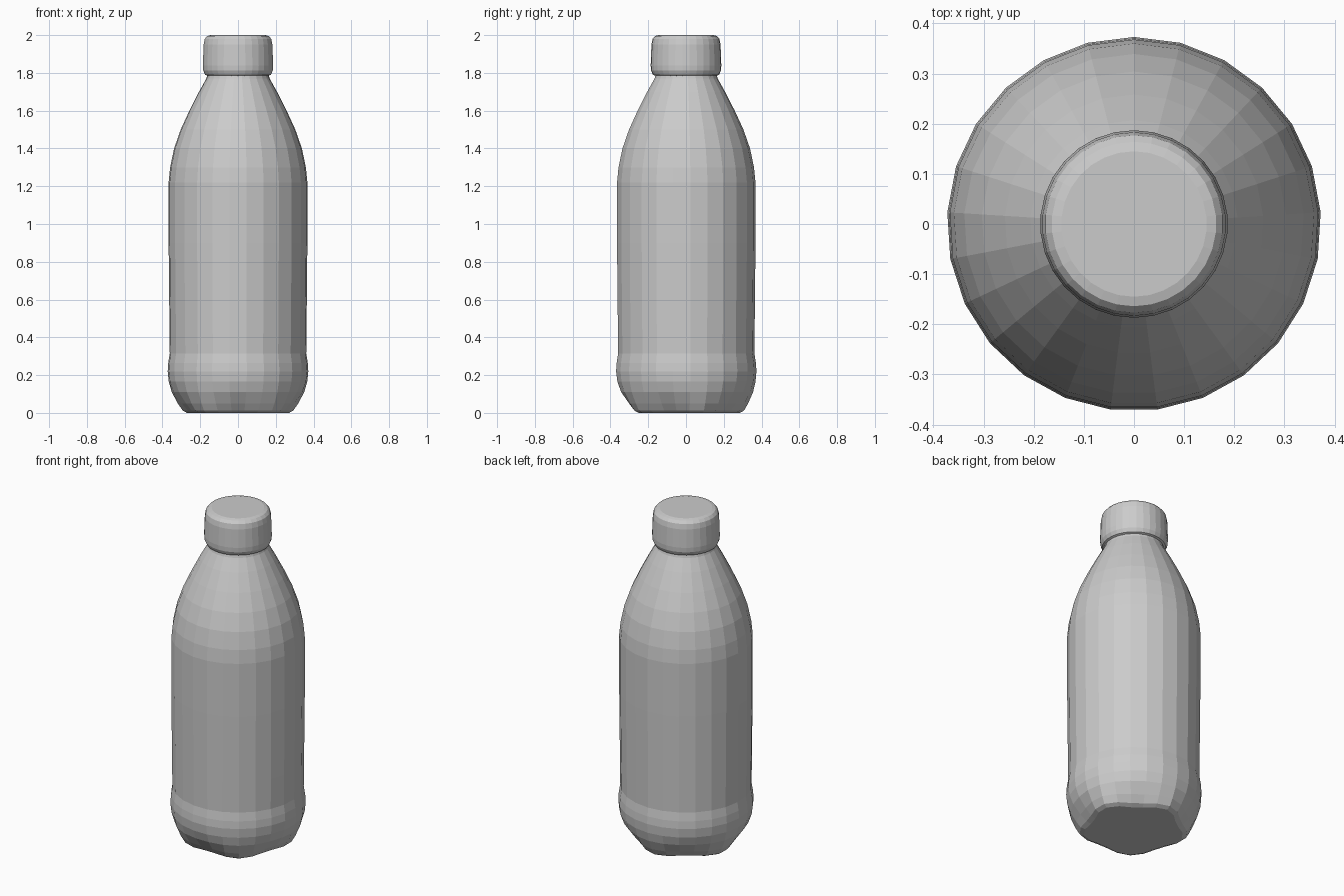
import bpy
import bmesh
from math import sin, cos, pi

if "Cube" in bpy.data.objects:
    bpy.data.objects.remove(bpy.data.objects["Cube"])


def lathe(name, profile, sides):
    """Spin (radius, z, five-lobe amount) rows around z and close both ends."""
    bm = bmesh.new()
    rings = []
    for radius, z, lobe in profile:
        ring = []
        for i in range(sides):
            t = 2 * pi * i / sides
            r = radius + lobe * cos(5 * t)
            # angle is measured from +y so one base corner points backwards
            ring.append(bm.verts.new((-r * sin(t), r * cos(t), z)))
        rings.append(ring)
    for low, high in zip(rings, rings[1:]):
        for i in range(sides):
            j = (i + 1) % sides
            bm.faces.new((low[i], low[j], high[j], high[i]))
    bm.faces.new(rings[0][::-1])
    bm.faces.new(rings[-1])
    bmesh.ops.recalc_face_normals(bm, faces=bm.faces)
    mesh = bpy.data.meshes.new(name)
    bm.to_mesh(mesh)
    bm.free()
    obj = bpy.data.objects.new(name, mesh)
    bpy.context.collection.objects.link(obj)
    return obj


# Bottle: slightly pentagonal foot, base bulge, straight wall, curved shoulder
lathe("bottle_body", [
    (0.262, 0.000, 0.022),
    (0.287, 0.012, 0.020),
    (0.315, 0.050, 0.014),
    (0.350, 0.110, 0.005),
    (0.367, 0.165, 0.001),
    (0.373, 0.220, 0),
    (0.370, 0.265, 0),
    (0.362, 0.315, 0),
    (0.364, 0.500, 0),
    (0.368, 0.900, 0),
    (0.368, 1.220, 0),
    (0.360, 1.300, 0),
    (0.339, 1.400, 0),
    (0.304, 1.500, 0),
    (0.258, 1.600, 0),
    (0.207, 1.700, 0),
    (0.168, 1.770, 0),
    (0.162, 1.790, 0),
], 25)

# Cap: rounded rims with a gentle outward taper towards the bottom
lathe("cap", [
    (0.158, 1.783, 0),
    (0.175, 1.790, 0),
    (0.185, 1.812, 0),
    (0.187, 1.840, 0),
    (0.183, 1.950, 0),
    (0.177, 1.980, 0),
    (0.164, 1.995, 0),
    (0.145, 2.000, 0),
], 30)
